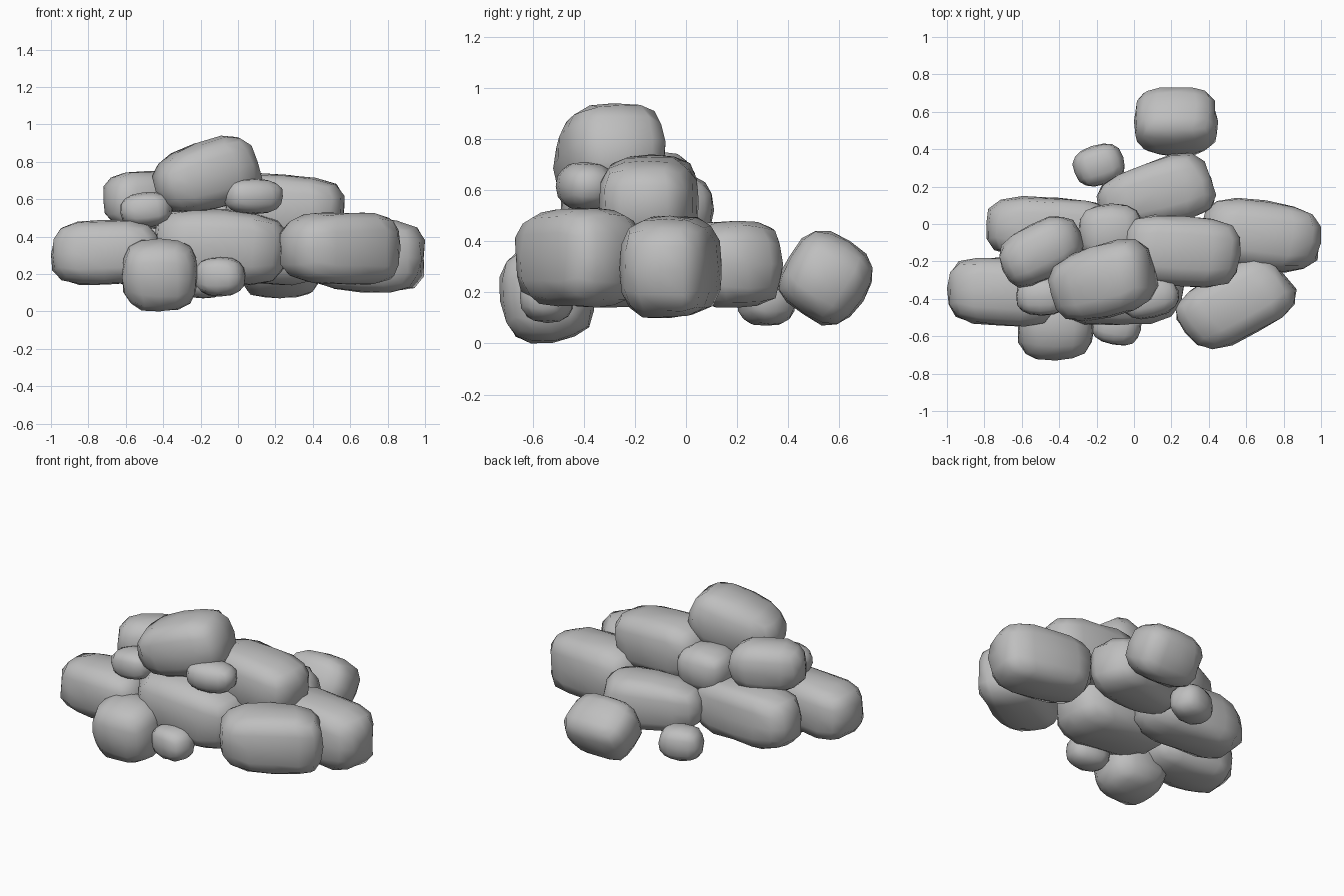
import bpy
import bmesh
import random
from math import radians
from mathutils import Matrix, Vector

random.seed(7)

cube = bpy.data.objects.get("Cube")
if cube:
    bpy.data.objects.remove(cube, do_unlink=True)

stone = bpy.data.materials.new("stone_grey")
stone.use_nodes = True
GREY = (0.52, 0.52, 0.52, 1)
stone.diffuse_color = GREY
stone.node_tree.nodes["Principled BSDF"].inputs["Base Color"].default_value = GREY


def fill_box(points, low, high):
    """Size one rock's points so that they span the box from low to high."""
    for axis in range(3):
        start = min(p[axis] for p in points)
        span = max(p[axis] for p in points) - start
        for p in points:
            p[axis] = low[axis] + (p[axis] - start) / span * (high[axis] - low[axis])


def rock(name, xs, ys, zs, yaw=0, tilt=0, roll=0, stretch=1.6, taper=0, square=3.4):
    """Worn block: +x end raised by tilt and narrowed by taper, low square is rounder."""
    bm = bmesh.new()
    bmesh.ops.create_cube(bm, size=2)
    bmesh.ops.subdivide_edges(bm, edges=bm.edges[:], cuts=3, use_grid_fill=True)
    turn = (Matrix.Rotation(radians(yaw), 3, "Z") @ Matrix.Rotation(radians(-tilt), 3, "Y")
            @ Matrix.Rotation(radians(roll), 3, "X"))
    points = []
    for v in bm.verts:
        # Rounded block between a cube and a ball, with slight wear
        p = v.co / sum(abs(c) ** square for c in v.co) ** (1 / square)
        p *= random.uniform(0.96, 1.02)
        narrow = 1 - taper * p.x
        points.append(turn @ Vector((p.x * stretch, p.y * narrow, p.z * narrow)))
    fill_box(points, (xs[0], ys[0], zs[0]), (xs[1], ys[1], zs[1]))
    for v, p in zip(bm.verts, points):
        v.co = p
    for f in bm.faces:
        f.smooth = True
    mesh = bpy.data.meshes.new(name)
    bm.to_mesh(mesh)
    bm.free()
    mesh.materials.append(stone)
    bpy.context.collection.objects.link(bpy.data.objects.new(name, mesh))


# Top layer
rock("top_boulder", (-.46, .13), (-.52, -.08), (.53, .94), yaw=14, tilt=16, taper=-.1, square=3)
rock("upper_left_rock", (-.72, -.27), (-.34, .04), (.44, .75), yaw=24, square=2.7)
rock("upper_right_rock", (-.07, .57), (-.34, .05), (.36, .74), yaw=-4, tilt=-4)
rock("upper_middle_rock", (-.3, .05), (-.2, .11), (.38, .66), square=2.8)
rock("upper_pebble", (-.08, .24), (-.51, -.28), (.52, .71), yaw=15, stretch=1.4, square=2.5)
rock("left_pebble", (-.63, -.35), (-.49, -.28), (.45, .64), tilt=8, stretch=1.3, square=2.5)

# Lower layer
rock("centre_rock", (-.45, .27), (-.54, -.1), (.14, .55), tilt=-5)
rock("left_rock", (-1, -.42), (-.55, -.18), (.14, .49), yaw=-4, tilt=2)
rock("right_rock", (.36, 1), (-.26, .14), (.1, .5), yaw=-8, tilt=-3)
rock("front_right_rock", (.22, .87), (-.67, -.17), (.14, .53), yaw=35, stretch=1.5, taper=-.06)
rock("back_left_rock", (-.79, -.08), (-.2, .15), (.14, .5), yaw=-5)
rock("back_middle_rock", (-.2, .44), (-.02, .38), (.14, .48), yaw=18, taper=-.15)

# Loose stones around the pile
rock("front_boulder", (-.62, -.21), (-.73, -.36), (0, .39), roll=8, stretch=1, square=2.9)
rock("front_pebble", (-.23, .04), (-.65, -.44), (.08, .29), yaw=-10, stretch=1.2, square=2.5)
rock("back_boulder", (0, .45), (.36, .73), (.07, .44), roll=-32, stretch=1.1, square=3)
rock("back_pebble", (-.33, -.05), (.2, .43), (.07, .28), yaw=20, stretch=1.2, square=2.6)
